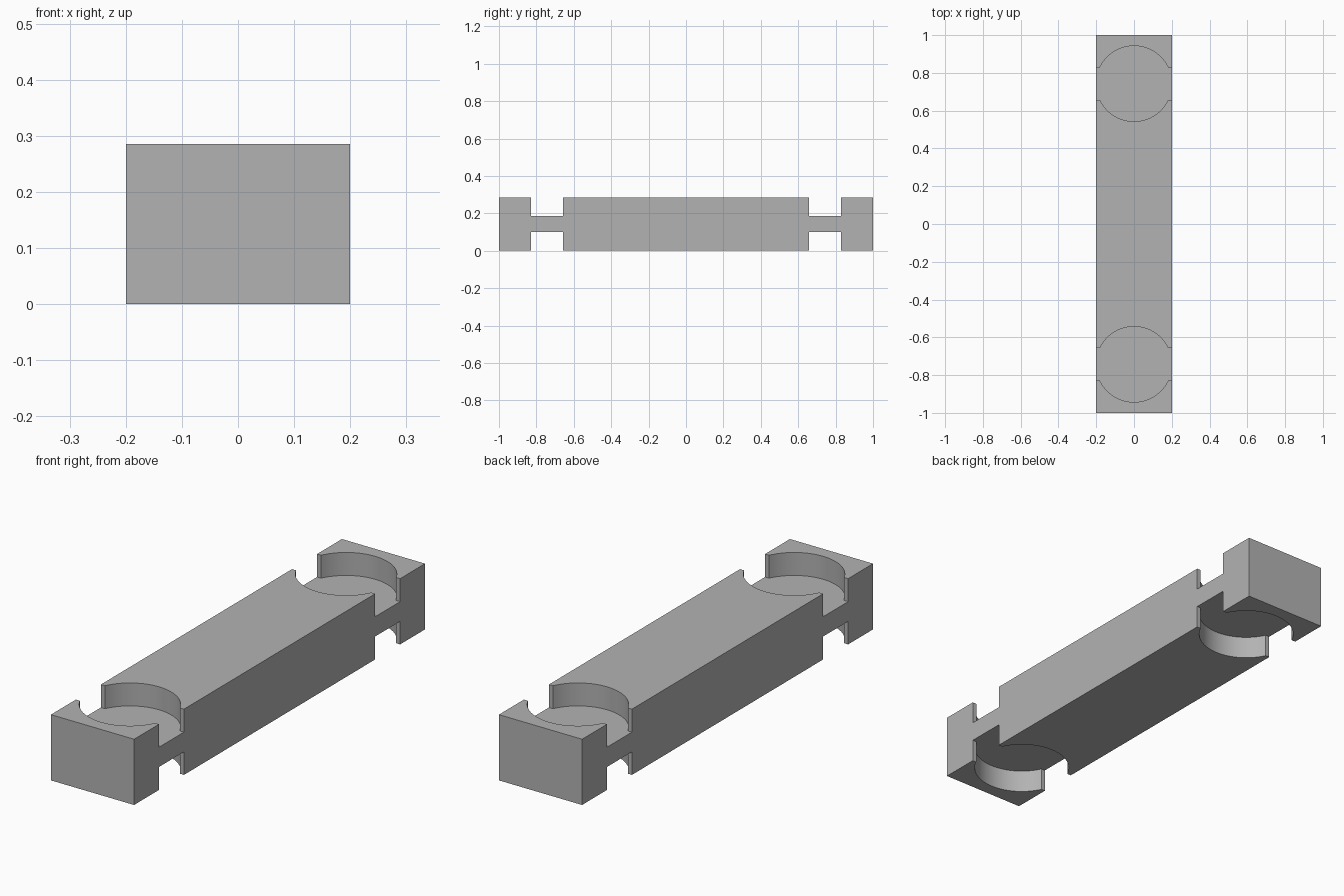
import bpy
import bmesh
import math

WIDTH, LENGTH, HEIGHT = 0.4, 2.0, 0.286
POCKET_Y, RADIUS, SLOT_HALF = 0.743, 0.2, 0.086
WEB_LOW, WEB_HIGH = 0.1, 0.186
ARC_STEPS = 40

cube = bpy.data.objects.get("Cube")
if cube:
    bpy.data.objects.remove(cube, do_unlink=True)

grey = bpy.data.materials.new("plain grey")
grey.use_nodes = True
colour = (0.45, 0.45, 0.45, 1)
grey.diffuse_color = colour
grey.node_tree.nodes["Principled BSDF"].inputs["Base Color"].default_value = colour


def prism(name, outline, z0, z1):
    """Extrude a flat outline from z0 up to z1."""
    bm = bmesh.new()
    base = bm.faces.new([bm.verts.new((x, y, z0)) for x, y in outline])
    top = bmesh.ops.extrude_face_region(bm, geom=[base])["geom"]
    verts = [v for v in top if isinstance(v, bmesh.types.BMVert)]
    bmesh.ops.translate(bm, verts=verts, vec=(0, 0, z1 - z0))
    bmesh.ops.recalc_face_normals(bm, faces=bm.faces)
    mesh = bpy.data.meshes.new(name)
    bm.to_mesh(mesh)
    bm.free()
    mesh.materials.append(grey)
    obj = bpy.data.objects.new(name, mesh)
    bpy.context.collection.objects.link(obj)
    return obj


def pocket_outline(cy):
    """Round pocket joined to a straight slot that runs out through both sides."""
    start = math.asin(SLOT_HALF / RADIUS)
    sweep = math.pi - 2 * start
    reach = WIDTH / 2 + 0.05
    points = []
    for side in (1, -1):
        points.append((side * reach, cy + side * SLOT_HALF))
        for i in range(ARC_STEPS + 1):
            a = start + sweep * i / ARC_STEPS
            points.append((side * RADIUS * math.cos(a), cy + side * RADIUS * math.sin(a)))
        points.append((-side * reach, cy + side * SLOT_HALF))
    return points


# Main bar
w, l = WIDTH / 2, LENGTH / 2
bar = prism("bar", [(-w, -l), (w, -l), (w, l), (-w, l)], 0, HEIGHT)

# Pockets above and below the web at each end
cutters = []
for cy in (-POCKET_Y, POCKET_Y):
    for z0, z1 in ((-0.05, WEB_LOW), (WEB_HIGH, HEIGHT + 0.05)):
        cutter = prism("pocket_cutter", pocket_outline(cy), z0, z1)
        cutter.hide_render = True
        cutters.append(cutter)
        cut = bar.modifiers.new("pocket", "BOOLEAN")
        cut.operation = "DIFFERENCE"
        cut.solver = "EXACT"
        cut.object = cutter

# Apply the cuts and drop the cutters
bpy.ops.object.select_all(action="DESELECT")
bar.select_set(True)
bpy.context.view_layer.objects.active = bar
for name in [m.name for m in bar.modifiers]:
    bpy.ops.object.modifier_apply(modifier=name)
for cutter in cutters:
    bpy.data.objects.remove(cutter, do_unlink=True)

bpy.ops.object.shade_smooth_by_angle(angle=math.radians(20))
